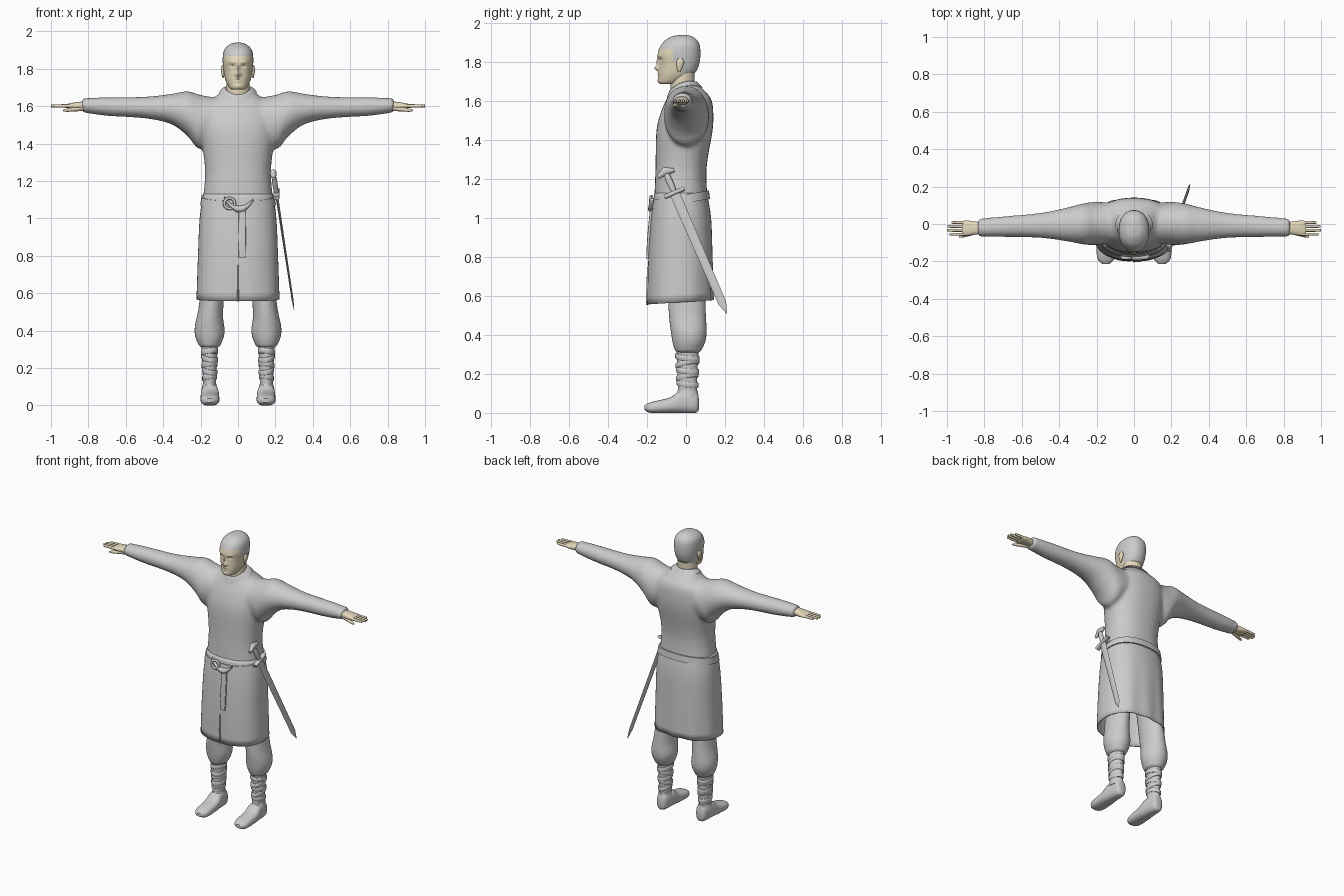
import bpy, bmesh, math
from mathutils import Vector, Matrix

if "Cube" in bpy.data.objects:
    bpy.data.objects.remove(bpy.data.objects["Cube"], do_unlink=True)


def material(name, red, green, blue):
    made = bpy.data.materials.new(name)
    made.use_nodes = True
    made.diffuse_color = (red, green, blue, 1)
    shader = made.node_tree.nodes["Principled BSDF"]
    shader.inputs["Base Color"].default_value = made.diffuse_color
    return made


CLOTH = material("plain grey", .6, .6, .6)
SKIN = material("pale skin", .78, .69, .5)
X, Y, Z = range(3)


def spline(rows, steps):
    """Interpolate rows of numbers with a smooth curve."""
    smooth = []
    for index in range(len(rows) - 1):
        start, end = rows[index], rows[index + 1]
        before = rows[max(index - 1, 0)]
        after = rows[min(index + 2, len(rows) - 1)]
        for step in range(steps):
            t = step / steps
            blend = t * t * (3 - 2 * t)
            leave = t * (1 - t) ** 2 / 2
            arrive = t * t * (t - 1) / 2
            smooth.append([s + blend * (e - s) + leave * (e - b) + arrive * (a - s)
                           for b, s, e, a in zip(before, start, end, after)])
    return smooth + [rows[-1]]


def loft(name, rows, axis=Z, centre=0, mat=CLOTH, segments=32, power=2, steps=4,
         side=1, caps=True, deform=None):
    """Each row: place along the axis, half width about centre, then low and high limits."""
    bm = bmesh.new()
    wide, tall = [other for other in (X, Y, Z) if other != axis]
    rings = []
    for place_along, half, low, high in spline(rows, steps):
        ring = []
        for index in range(segments):
            angle = math.tau * index / segments
            c, s = math.cos(angle), math.sin(angle)
            point = Vector()
            point[axis] = place_along
            point[wide] = centre + half * math.copysign(abs(c) ** (2 / power), c)
            point[tall] = (low + high) / 2 + (high - low) / 2 * math.copysign(abs(s) ** (2 / power), s)
            if deform:
                point = deform(point)
            point.x *= side
            ring.append(bm.verts.new(point))
        rings.append(ring)
    for lower, upper in zip(rings, rings[1:]):
        for index in range(segments):
            following = (index + 1) % segments
            bm.faces.new((lower[index], lower[following], upper[following], upper[index]))
    if caps:
        bm.faces.new(rings[0])
        bm.faces.new(rings[-1])
    bmesh.ops.recalc_face_normals(bm, faces=bm.faces)
    mesh = bpy.data.meshes.new(name)
    bm.to_mesh(mesh)
    bm.free()
    mesh.materials.append(mat)
    mesh.shade_smooth()
    mesh.set_sharp_from_angle(angle=math.radians(45))
    made = bpy.data.objects.new(name, mesh)
    bpy.context.collection.objects.link(made)
    return made


# Tunic: torso and sleeves blended into one surface
torso = loft("tunic", [
    (1.05, .195, -.165, .115), (1.25, .176, -.157, .105), (1.45, .2, -.152, .137),
    (1.55, .2, -.127, .14), (1.61, .175, -.1, .13), (1.65, .12, -.08, .1), (1.7, .07, -.05, .05)],
    power=2.3)
SLEEVE = [(.08, .105, 1.45, 1.64), (.2, .115, 1.37, 1.66), (.27, .11, 1.44, 1.68),
          (.36, .09, 1.505, 1.665), (.5, .067, 1.535, 1.65), (.7, .055, 1.548, 1.648),
          (.835, .048, 1.567, 1.642)]


def sleeve_sweep(point):
    point.y -= .035 * point.x - .01
    return point


bpy.ops.object.select_all(action="DESELECT")
for side in (1, -1):
    sleeve = loft("sleeve", SLEEVE, axis=X, side=side, deform=sleeve_sweep)
    sleeve.select_set(True)
torso.select_set(True)
bpy.context.view_layer.objects.active = torso
bpy.ops.object.join()
blended = torso.modifiers.new("blend", "REMESH")
blended.mode = "VOXEL"
blended.voxel_size = .011
blended.use_smooth_shade = True
relaxed = torso.modifiers.new("relax", "SMOOTH")
relaxed.iterations = 7


# Skirt with a sloping hem and soft folds
def drape(point):
    fall = max(0, (1.1 - point.z) * 2)
    fold = .004 if point.y > 0 else .001
    point.y += fold * fall * math.cos(point.x * 50)
    point.z += .06 * point.y * fall
    return point


skirt = loft("skirt", [(1.13, .186, -.162, .108), (1, .205, -.18, .128),
                       (.8, .214, -.194, .134), (.57, .222, -.2, .139)],
             segments=64, power=2.4, caps=False, deform=drape)
skirt.modifiers.new("cloth thickness", "SOLIDIFY").thickness = .006
loft("skirt_front_tip", [(.75, .002, -.2, -.19), (.555, .005, -.206, -.196)], segments=8)


# Belt, buckle, knot and hanging strap
def belt_tilt(point):
    point.z += .17 * point.y
    return point


def knot_bend(point):
    point.z += 9 * (point.x - .01) ** 2
    return point


loft("belt", [(1.078, .202, -.177, .123), (1.122, .195, -.172, .118)],
     segments=64, power=2.35, deform=belt_tilt)
bpy.ops.mesh.primitive_torus_add(major_radius=.028, minor_radius=.008, major_segments=24,
                                 minor_segments=8, location=(-.045, -.182, 1.08),
                                 rotation=(math.pi / 2, 0, 0))
buckle = bpy.context.object
buckle.name = "buckle"
buckle.data.materials.append(CLOTH)
buckle.data.shade_smooth()
# The knot runs sideways across the front of the belt
loft("belt_knot", [(-.075, .008, 1.04, 1.055), (.01, .018, 1.03, 1.067), (.08, .01, 1.045, 1.06)],
     axis=X, centre=-.177, segments=16, deform=knot_bend)
loft("hanging_strap", [(1.04, .018, -.186, -.17), (.9, .02, -.199, -.18), (.79, .018, -.204, -.188)],
     centre=.022, segments=16, power=6)


# Collar and neck
def collar_tilt(point):
    point.z += .3 * point.y + 3.5 * point.x ** 2
    return point


loft("collar", [(1.645, .1, -.1, .085), (1.68, .078, -.085, .06), (1.685, .07, -.077, .05)],
     deform=collar_tilt)
loft("neck", [(1.6, .065, -.07, .05), (1.68, .064, -.08, .045), (1.77, .06, -.07, .045)], mat=SKIN)

# Head: features are soft bumps (x, z, x spread, z spread, push)
FEATURES = {
    "nose tip": (0, 1.77, .014, .013, .024),
    "nose bridge": (0, 1.8, .008, .022, .012),
    "brows": (.03, 1.834, .02, .008, .006),
    "eye sockets": (.03, 1.813, .013, .009, -.011),
    "eyes": (.03, 1.811, .008, .004, .006),
    "upper lip": (0, 1.744, .018, .004, .006),
    "lower lip": (0, 1.732, .015, .004, .006),
    "chin": (0, 1.705, .022, .012, .006)}


def sculpt(point):
    front = min(1, max(0, -point.y * 20 - 1.2))
    for x, z, spread_x, spread_z, push in FEATURES.values():
        away = ((abs(point.x) - x) / spread_x) ** 2 + ((point.z - z) / spread_z) ** 2
        point.y -= front * push * math.exp(-away)
    return point


head = loft("head", [
    (1.688, .03, -.13, -.06), (1.7, .047, -.139, -.03), (1.74, .067, -.141, .04),
    (1.79, .077, -.138, .067), (1.85, .082, -.144, .074), (1.9, .074, -.12, .066),
    (1.93, .045, -.08, .038), (1.94, .012, -.04, .005)],
    segments=72, power=2.2, steps=9, deform=sculpt)
head.data.materials.append(SKIN)
for face in head.data.polygons:
    spot = face.center
    hairline = -.07 if spot.z > 1.8 else -.02
    face.material_index = int(spot.z < 1.87 and spot.y < hairline)


# Limbs, built once per side
def thumb_bend(point):
    point.y -= .3 * (point.x - .83)
    return point


def thigh_lean(point):
    point.x -= .1 * max(0, point.z - .45)
    return point


def wrap_tilt(point):
    point.z += slope * (point.y + point.x - .15)
    return point


LEG = .152
for side, word in ((1, "left_"), (-1, "right_")):
    loft(word + "ear", [(1.75, .003, -.04, -.03), (1.77, .008, -.046, -.02),
                        (1.8, .011, -.05, -.01), (1.82, .005, -.04, -.02)],
         centre=.08, mat=SKIN, segments=16, side=side)
    loft(word + "palm", [(.79, .03, 1.583, 1.625), (.84, .034, 1.58, 1.624),
                         (.9, .041, 1.586, 1.615), (.92, .032, 1.594, 1.608)],
         axis=X, centre=-.022, mat=SKIN, segments=24, power=2.6, side=side)
    for finger in range(4):
        tip = 1 - .008 * (finger - 1.7) ** 2
        loft(f"{word}finger_{finger + 1}",
             [(.89, .008, 1.591, 1.611), (tip - .01, .007, 1.593, 1.609), (tip, .003, 1.597, 1.604)],
             axis=X, centre=.008 - .021 * finger, mat=SKIN, segments=12, side=side)
    loft(word + "thumb", [(.82, .015, 1.575, 1.605), (.91, .01, 1.57, 1.588), (.935, .004, 1.573, 1.581)],
         axis=X, centre=-.037, mat=SKIN, segments=16, side=side, deform=thumb_bend)

    loft(word + "breeches", [
        (.95, .075, -.1, .09), (.55, .065, -.09, .1), (.4, .08, -.075, .105),
        (.33, .062, -.06, .083), (.31, .043, -.045, .065)],
        centre=LEG, side=side, steps=6, deform=thigh_lean)
    loft(word + "calf", [(.35, .046, -.05, .07), (.25, .04, -.045, .06), (.07, .033, -.04, .055)],
         centre=LEG, side=side)
    for band in range(5):
        height = .15 + .034 * band
        slope = .2 if band % 2 else -.12
        grow = height / 20
        loft(f"{word}leg_wrap_{band + 1}",
             [(height + shift, .032 + grow - inset, inset - grow - .041, .056 + grow - inset)
              for shift, inset in ((-.014, .003), (-.01, 0), (.01, 0), (.014, .003))],
             centre=LEG, side=side, steps=1, deform=wrap_tilt)
    loft(word + "shoe", [
        (.066, .015, .02, .07), (.05, .036, 0, .11), (-.03, .047, 0, .115),
        (-.08, .05, 0, .08), (-.18, .047, 0, .055), (-.214, .018, .016, .038)],
        axis=Y, centre=.15, side=side, power=2.5)
    loft(word + "shoe_cuff", [(.08, .044, -.058, .065), (.115, .036, -.042, .06)],
         centre=LEG, side=side)

# Sword hanging at the left hip, drawn along its own axis
pommel, tip = Vector((.19, -.105, 1.235)), Vector((.3, .21, .51))
along = (tip - pommel).normalized()
flat = Vector((0, .92, .4)).cross(along).normalized()
across = along.cross(flat)
frame = Matrix((flat, across, along)).transposed()
length = (tip - pommel).length


def hang(point):
    return pommel + frame @ point


loft("sword_blade", [(.11, .007, -.026, .026), (length - .06, .005, -.021, .021),
                     (length, .001, -.002, .002)], segments=8, power=1.3, steps=1, deform=hang)
loft("sword_grip", [(0, .011, -.013, .013), (.05, .014, -.017, .017), (.11, .012, -.014, .014)],
     segments=16, deform=hang)
loft("sword_guard", [(reach, .016, .104, .126) for reach in (-.056, .056)],
     axis=Y, segments=16, power=3, deform=hang)
loft("sword_pommel", [(reach, .018 - abs(reach) / 5, abs(reach) / 2 - .028, .016)
                      for reach in (-.045, -.028, 0, .028, .045)],
     axis=Y, segments=16, deform=hang)
